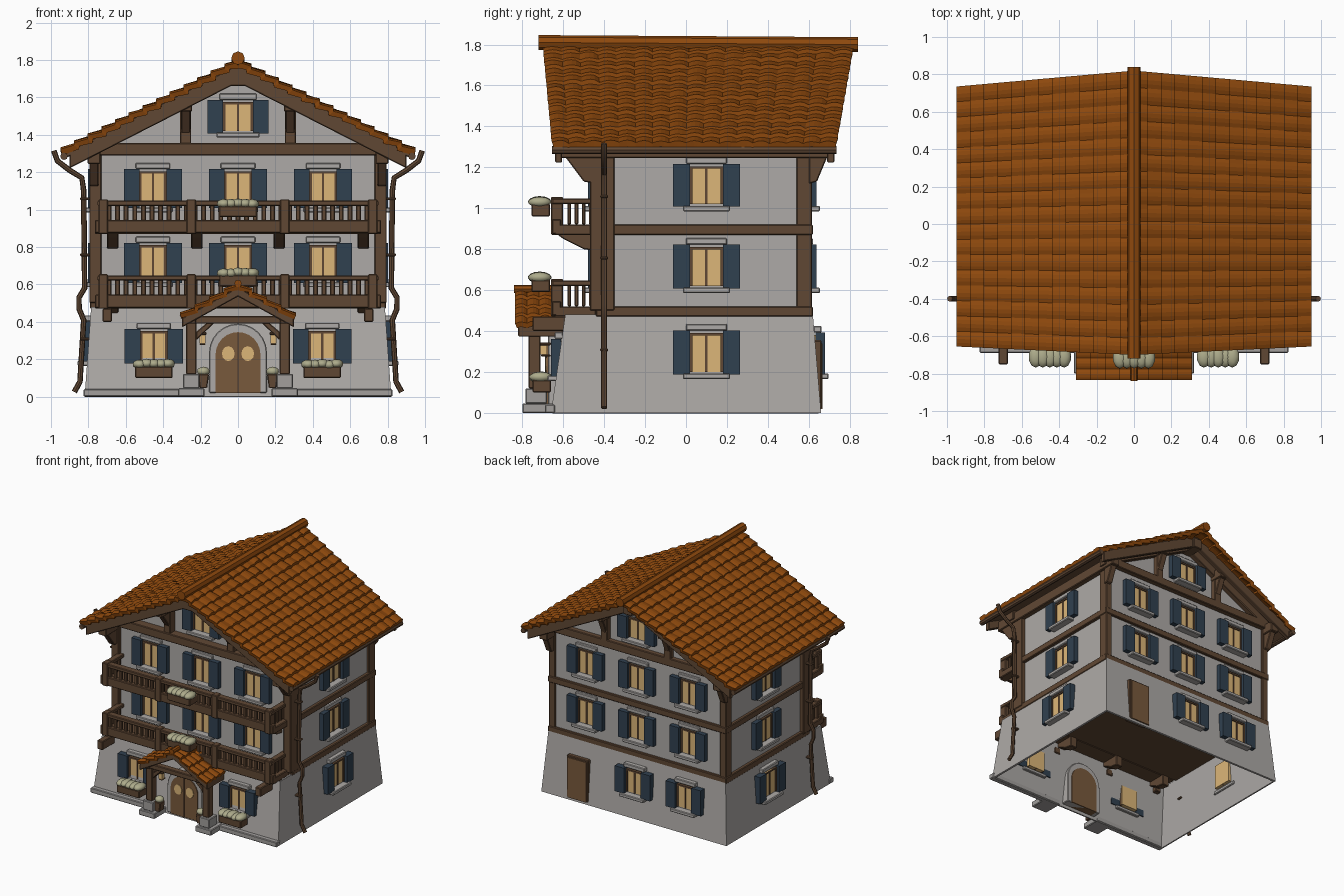
import bpy, bmesh, math, random
from mathutils import Matrix, Vector

if "Cube" in bpy.data.objects:
    bpy.data.objects.remove(bpy.data.objects["Cube"])
random.seed(4)

def mat(name, r, g, b):
    m = bpy.data.materials.new(name)
    m.diffuse_color = (r, g, b, 1)
    m.use_nodes = True
    m.node_tree.nodes["Principled BSDF"].inputs["Base Color"].default_value = m.diffuse_color
    return m

WALL = mat("plaster", .42, .40, .385)
TILE = mat("roof_tile", .27, .066, .004)
WOOD = mat("dark_wood", .118, .064, .034)
DOOR = mat("door_wood", .19, .10, .045)
BLUE = mat("shutter_blue", .030, .052, .080)
GLASS = mat("lit_glass", .72, .47, .19)
STONE = mat("stone", .36, .345, .335)
PLANT = mat("pale_leaves", .42, .41, .26)

parts = {}
I = Matrix.Identity(4)
def rz(deg): return Matrix.Rotation(math.radians(deg), 4, 'Z')

def part(name, material):
    return parts.setdefault(name, (bmesh.new(), material))[0]

def box(name, m, x0, x1, y0, y1, z0, z1, M=I):
    T = Matrix.Translation(((x0+x1)/2, (y0+y1)/2, (z0+z1)/2))
    S = Matrix.Diagonal((abs(x1-x0), abs(y1-y0), abs(z1-z0), 1))
    bmesh.ops.create_cube(part(name, m), size=1, matrix=M @ T @ S)

def prism(name, m, pts, y0, y1, M=I):
    """Extrude an xz outline along y."""
    bm = part(name, m)
    a = [bm.verts.new(M @ Vector((x, y0, z))) for x, z in pts]
    b = [bm.verts.new(M @ Vector((x, y1, z))) for x, z in pts]
    new = [bm.faces.new(a), bm.faces.new(b[::-1])]
    for i in range(len(a)):
        j = (i + 1) % len(a)
        new.append(bm.faces.new((a[j], a[i], b[i], b[j])))
    bmesh.ops.recalc_face_normals(bm, faces=new)

def blob(name, m, c, s):
    M = Matrix.Translation(c) @ Matrix.Diagonal((*s, 1))
    bmesh.ops.create_icosphere(part(name, m), subdivisions=2, radius=1, matrix=M)

def tube(name, m, pts, r):
    cu = bpy.data.curves.new(name, 'CURVE')
    cu.dimensions, cu.bevel_depth, cu.bevel_resolution, cu.use_fill_caps = '3D', r, 2, True
    sp = cu.splines.new('POLY')
    sp.points.add(len(pts) - 1)
    for p, c in zip(sp.points, pts): p.co = (*c, 1)
    ob = bpy.data.objects.new(name, cu)
    bpy.context.collection.objects.link(ob)
    cu.materials.append(m)
    bpy.ops.object.select_all(action='DESELECT')
    ob.select_set(True)
    bpy.context.view_layer.objects.active = ob
    bpy.ops.object.convert(target='MESH')
    bpy.ops.object.shade_smooth_by_angle()

def chevron(half, apex, slope, thick):
    e = apex - slope * half
    return [(-half, e), (0, apex), (half, e), (half, e-thick), (0, apex-thick), (-half, e-thick)]

def tiled_slope(name, s, half, apex, slope, rows, cols, front, back, thick):
    """Overlapping tile courses; front/back give y at the ridge and at the eave."""
    us = []
    for k in range(rows):
        us += [(k/rows, 0), ((k+1)/rows, .016)]
    n = cols * 4
    bm = bmesh.new()
    grid = []
    for i, (u, lift) in enumerate(us):
        jit = [random.uniform(-.004, .004) for _ in range(cols + 1)]
        row = []
        for j in range(n + 1):
            f, b = front[0]+(front[1]-front[0])*u, back[0]+(back[1]-back[0])*u
            wave = .010 * abs(math.sin(math.pi * j / 4)) + jit[j//4]
            row.append(bm.verts.new((s*half*u, f+(b-f)*j/n, apex - slope*half*u + lift + wave - .012)))
        grid.append(row)
    for i in range(len(us)-1):
        for j in range(n):
            q = [grid[i][j], grid[i+1][j], grid[i+1][j+1], grid[i][j+1]]
            bm.faces.new(q if s > 0 else q[::-1])
    me = bpy.data.meshes.new(name)
    bm.to_mesh(me); bm.free()
    me.materials.append(TILE)
    ob = bpy.data.objects.new(name, me)
    bpy.context.collection.objects.link(ob)
    mod = ob.modifiers.new("thickness", 'SOLIDIFY')
    mod.thickness, mod.offset = thick, -1

# --- walls: tapered open ground floor, gabled upper block
bm = part("ground_walls", WALL)
lo = [bm.verts.new(p) for p in ((-.82,-.66,0), (.82,-.66,0), (.82,.66,0), (-.82,.66,0))]
hi = [bm.verts.new(p) for p in ((-.785,-.59,.48), (.785,-.59,.48), (.785,.62,.48), (-.785,.62,.48))]
for i in range(4):
    j = (i+1) % 4
    bm.faces.new((lo[i], lo[j], hi[j], hi[i]))
prism("upper_walls", WALL, [(-.765,.5), (.765,.5), (.765,1.36), (0,1.74), (-.765,1.36)], -.44, .60)
for s in (-1, 1):
    box("plinth", STONE, s*.25, s*.825, -.69, -.64, 0, .04)

# --- floor bands, corner posts, gable timber
for z in (.47, .87):
    box("floor_beams", WOOD, -.79, .79, -.44, .62, z, z+.05)
for s in (-1, 1):
    box("corner_posts", WOOD, s*.73, s*.795, -.47, -.35, .5, 1.31)
    box("corner_posts", WOOD, s*.73, s*.785, .54, .615, .5, 1.31)
    for y0, y1 in ((-.50, -.43), (.59, .64)):
        box("gable_posts", WOOD, s*.25, s*.31, y0, y1, 1.33, 1.60)
    for x, z in ((.77, 1.28), (.28, 1.56)):
        box("purlins", WOOD, s*x-.035, s*x+.035, -.62, .71, z-.035, z+.045)
        prism("purlin_brackets", WOOD, [(-.44,z-.16), (-.50,z-.15), (-.59,z-.03), (-.44,z-.03)],
              -s*x-.025, -s*x+.025, rz(90))
        prism("purlin_brackets", WOOD, [(.60,z-.16), (.64,z-.15), (.69,z-.03), (.60,z-.03)],
              -s*x-.025, -s*x+.025, rz(90))
box("purlins", WOOD, -.04, .04, -.64, .74, 1.66, 1.74)
for y0, y1 in ((-.51, -.42), (.58, .64)):
    box("tie_beams", WOOD, -.80, .80, y0, y1, 1.29, 1.355)
    prism("gable_rafters", WOOD, chevron(.82, 1.75, .51, .07), y0, y1)

# --- main roof
prism("roof_soffit", WOOD, chevron(.92, 1.775, .51, .03), -.64, .72)
for y in (-.64, .69):
    prism("barge_boards", WOOD, chevron(.90, 1.77, .51, .09), y, y+.035)
for s, side in ((-1, "left"), (1, "right")):
    tiled_slope("roof_tiles_" + side, s, .95, 1.80, .51, 13, 17, (-.70, -.655), (.82, .735), .035)
    # gutters and downspouts
    tube("gutter_" + side, WOOD, [(s*.93, -.655, 1.285), (s*.93, .735, 1.285)], .02)
    tube("downspout_" + side, WOOD, [(s*x, -.4, z) for x, z in (
        (.985,1.315), (.965,1.26), (.90,1.21), (.835,1.17), (.825,1.1), (.82,.58), (.85,.53),
        (.85,.47), (.825,.41), (.845,.08), (.875,.025))], .015)
    for z in (.3, .75, 1.05):
        box("downspout_clips", WOOD, s*.77, s*.845, -.42, -.38, z, z+.015)
tube("ridge_tiles", TILE, [(0, -.72, 1.81), (0, .84, 1.80)], .036)

# --- balconies
for z in (.47, .87):
    box("balcony_floor", WOOD, -.765, .765, -.64, -.44, z, z+.05)
    box("balcony_fascia", WOOD, -.765, .765, -.655, -.61, z+.005, z+.075)
    box("balcony_rail", WOOD, -.75, .75, -.655, -.60, z+.15, z+.178)
    for s in (-1, 1):
        box("balcony_rail", WOOD, s*.70, s*.75, -.62, -.43, z+.15, z+.178)
        for x in (.25, .72):
            box("balcony_posts", WOOD, s*x-.025, s*x+.025, -.66, -.60, z, z+.185)
        for y in (-.57, -.535, -.50, -.465):
            box("balusters", WOOD, s*.715, s*.735, y-.009, y+.009, z+.05, z+.155)
        for x in (.22, .67):
            prism("balcony_brackets", WOOD, [(-.43,z-.08), (-.50,z-.07), (-.60,z-.02), (-.64,z+.01), (-.43,z+.01)],
                  -s*x-.03, -s*x+.03, rz(90))
    for k in range(-15, 16):
        box("balusters", WOOD, k*.046-.013, k*.046+.013, -.638, -.617, z+.06, z+.155)
for s in (-1, 1):
    box("beam_ends", WOOD, s*.675, s*.725, -.75, -.55, .40, .47)

# --- windows: local x along wall, -y outwards
def window(angle, dist, cx, z0, z1, w=.145, sw=.083):
    M = rz(angle) @ Matrix.Translation((cx, -dist, 0))
    h = w / 2
    box("window_glass", GLASS, -h, h, -.008, .035, z0, z1, M)
    for s in (-1, 1):
        box("window_frames", WOOD, s*h, s*(h-.012), -.016, .03, z0, z1, M)
        box("shutters", BLUE, s*h, s*(h+sw), -.038, .01, z0-.012, z1+.012, M)
    box("window_frames", WOOD, -.006, .006, -.014, .03, z0, z1, M)
    box("window_frames", WOOD, -h, h, -.016, .03, z1-.012, z1, M)
    box("window_sills", WALL, -h-.035, h+.035, -.055, .02, z0-.035, z0-.008, M)
    box("window_lintels", WALL, -h-.02, h+.02, -.02, .02, z1+.012, z1+.045, M)

floors = ((.62, .81), (1.02, 1.205))
for z0, z1 in floors:
    for x in (-.455, 0, .455):
        window(0, .44, x, z0, z1)
        window(180, .60, x, z0, z1)
    for s in (-1, 1):
        window(s*90, .765, s*.1, z0, z1, .16)
for s in (-1, 1):
    window(0, .622, s*.45, .19, .35)
    window(s*90, .802, s*.1, .20, .39, .16)
for x in (0, .45):
    window(180, .642, x, .20, .38)
window(0, .44, 0, 1.42, 1.575, .16)
window(180, .60, 0, 1.42, 1.575, .16)

# --- doors
def arch(w, h, z0=.02):
    return [(-w, z0), (w, z0)] + [(w*math.cos(a*math.pi/12), h-w+w*math.sin(a*math.pi/12)) for a in range(13)]
prism("door_surround", WALL, arch(.155, .39), -.675, -.58)
prism("front_door", DOOR, arch(.12, .345), -.682, -.575)
for s in (-1, 1):
    prism("door_lights", GLASS, [(s*.052+.034*math.cos(a*math.pi/6), .23+.04*math.sin(a*math.pi/6)) for a in range(12)],
          -.687, -.68)
box("door_middle", WOOD, -.005, .005, -.688, -.68, .02, .34)
box("back_door_frame", WOOD, .405, .595, .60, .662, .02, .355)
box("back_door", DOOR, .42, .58, .60, .668, .02, .34)

# --- porch
for s, side in ((-1, "left"), (1, "right")):
    tiled_slope("porch_tiles_" + side, s, .31, .605, .55, 4, 4, (-.835, -.835), (-.60, -.60), .025)
    box("porch_bases", STONE, s*.18, s*.32, -.80, -.64, 0, .045)
    box("porch_bases", STONE, s*.205, s*.295, -.785, -.68, .045, .12)
    box("porch_posts", WOOD, s*.222, s*.278, -.77, -.71, .12, .43)
    box("porch_beams", WOOD, s*.225, s*.28, -.81, -.58, .39, .44)
    prism("porch_braces", WOOD, [(s*.225, .30), (s*.225, .345), (s*.16, .40), (s*.12, .40)], -.76, -.72)
    # lanterns
    box("lantern_glass", GLASS, s*.175, s*.205, -.71, -.68, .285, .33)
    box("lantern_caps", WOOD, s*.168, s*.212, -.717, -.66, .33, .345)
    box("lantern_caps", WOOD, s*.175, s*.205, -.71, -.66, .275, .285)
    # flower pots
    prism("flower_pots", WOOD, [(s*.165, .045), (s*.205, .045), (s*.215, .12), (s*.155, .12)], -.76, -.70)
    blob("pot_plants", PLANT, (s*.185, -.73, .135), (.035, .035, .025))
box("porch_beams", WOOD, -.28, .28, -.79, -.74, .39, .43)
prism("porch_gable", WOOD, chevron(.30, .585, .55, .05), -.82, -.60)
tube("porch_ridge", TILE, [(0, -.84, .605), (0, -.60, .605)], .02)

# --- flower boxes
def flower_box(cx, y, z):
    box("flower_boxes", WOOD, cx-.10, cx+.10, y-.04, y+.05, z-.065, z-.005)
    for k in range(-2, 3):
        blob("box_plants", PLANT, (cx+k*.038, y, z+.008+random.uniform(-.004, .004)), (.038, .058, .026))
for x, y, z in ((0, -.715, .655), (0, -.715, 1.025), (-.45, -.71, .165), (.45, -.71, .165)):
    flower_box(x, y, z)

# --- turn collected parts into objects
for name, (bm, m) in parts.items():
    me = bpy.data.meshes.new(name)
    bm.to_mesh(me); bm.free()
    me.materials.append(m)
    ob = bpy.data.objects.new(name, me)
    bpy.context.collection.objects.link(ob)
    if name == "ground_walls":
        mod = ob.modifiers.new("thickness", 'SOLIDIFY')
        mod.thickness, mod.offset = .02, -1
    elif name.endswith("plants"):
        me.shade_smooth()
    elif m in (WOOD, WALL, STONE) and name not in ("upper_walls", "window_frames", "door_middle"):
        mod = ob.modifiers.new("soft_edges", 'BEVEL')
        mod.width, mod.segments = .005, 1
